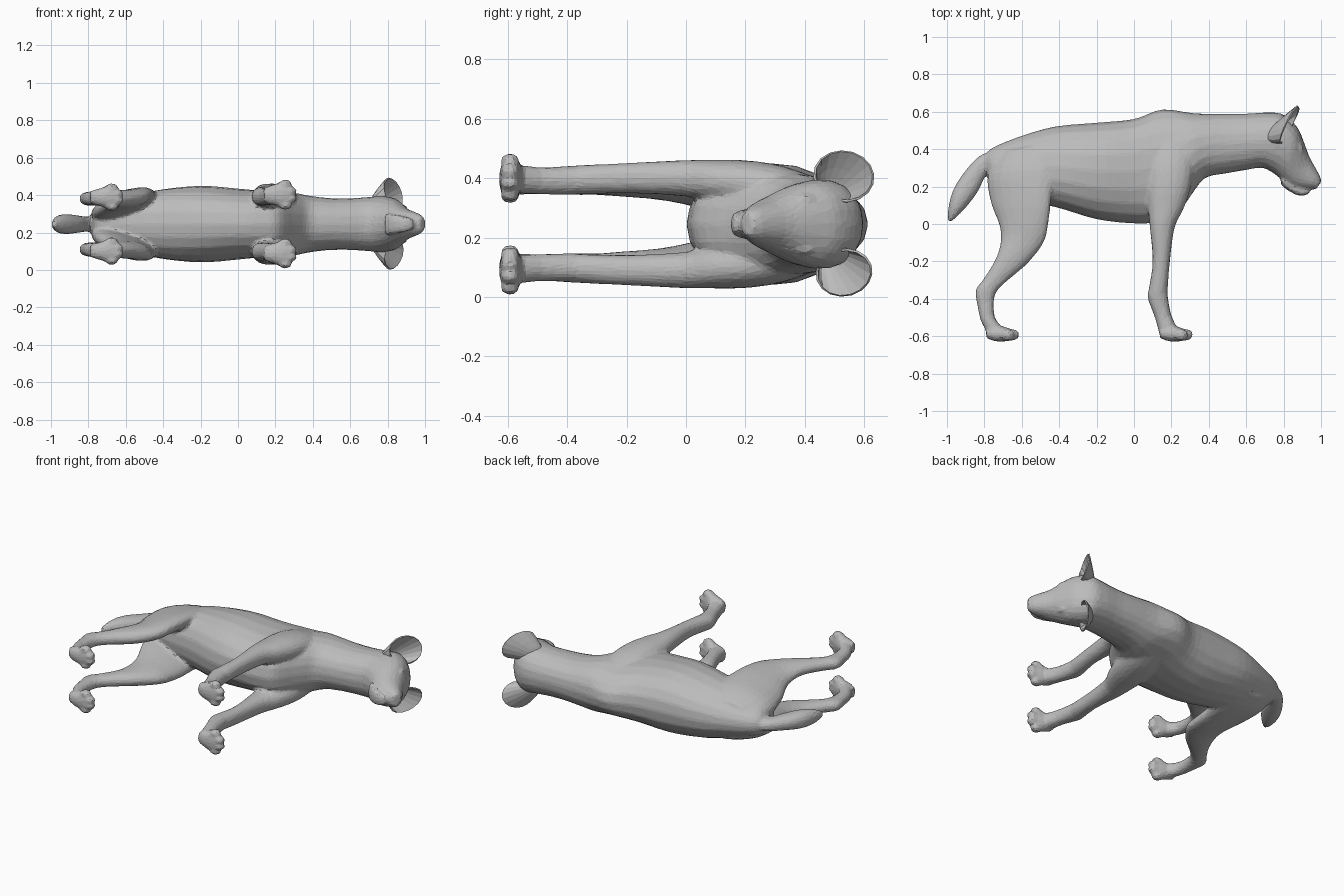
import bpy, bmesh, math
from mathutils import Vector, Matrix

ZC = 0.245          # the animal lies on its side, mirrored about this height
N = 20              # sides per cross-section

fur = bpy.data.materials.new("grey fur")
fur.diffuse_color = (0.5, 0.5, 0.5, 1)


def catmull(a, b, c, d, t):
    return [0.5 * (2*q + (r-p)*t + (2*p-5*q+4*r-s)*t*t + (3*q-p-3*r+s)*t**3)
            for p, q, r, s in zip(a, b, c, d)]


def loft(bm, rows, sign=1, steps=4):
    """rows: edge x,y / opposite edge x,y / half width / sideways offset / skew / pinch of first edge"""
    rows = [tuple(r) + (0,) * (8 - len(r)) for r in rows]
    pad = [rows[0]] + rows + [rows[-1]]
    path = [catmull(*pad[i:i+4], k / steps) for i in range(len(rows) - 1) for k in range(steps)]
    path.append(rows[-1])
    rings = []
    for ax, ay, bx, by, w, off, skew, pinch in path:
        ring = []
        for i in range(N):
            t = 2 * math.pi * i / N
            c, s = math.cos(t), math.sin(t)
            u = math.copysign(abs(c) ** 0.92, c)
            v = math.copysign(abs(s) ** 0.92, s) * (1 - pinch * u)
            ring.append(bm.verts.new(((ax+bx)/2 + u*(ax-bx)/2, (ay+by)/2 + u*(ay-by)/2,
                                      ZC + sign*(off - skew*u) + v*w)))
        rings.append(ring)
    for r, q in zip(rings, rings[1:]):
        for i in range(N):
            bm.faces.new((r[i], r[(i+1) % N], q[(i+1) % N], q[i]))
    bm.faces.new(rings[0])
    bm.faces.new(rings[-1])


def blob(bm, x, y, z, rx, ry, rz):
    m = Matrix.Translation((x, y, z)) @ Matrix.Diagonal((rx, ry, rz, 1))
    bmesh.ops.create_icosphere(bm, subdivisions=2, radius=1, matrix=m)


def paw(bm, x, off, sign, k=1):
    """foot pad with four toes, heel at x, width factor k"""
    loft(bm, [(x, -.56, x, -.61, .038*k, off), (x+.05, -.545, x+.05, -.628, .054*k, off),
              (x+.10, -.55, x+.10, -.628, .07*k, off), (x+.14, -.565, x+.14, -.622, .06*k, off)], sign)
    for dz, dx in ((-.058, .115), (-.02, .143), (.02, .143), (.058, .115)):
        blob(bm, x+dx, -.592, ZC + sign*(off + dz*k), .036, .033, .024)


def make(name, bm):
    bmesh.ops.recalc_face_normals(bm, faces=bm.faces[:])
    me = bpy.data.meshes.new(name)
    bm.to_mesh(me)
    bm.free()
    me.materials.append(fur)
    ob = bpy.data.objects.new(name, me)
    bpy.context.collection.objects.link(ob)
    return ob


bm = bmesh.new()
# trunk, neck and skull
loft(bm, [(-.795, .37, -.775, .22, .05), (-.75, .412, -.745, .17, .09, 0, 0, .1),
          (-.60, .472, -.60, .12, .14, 0, 0, .15), (-.42, .522, -.42, .09, .183, 0, 0, .1),
          (-.20, .542, -.20, .025, .205), (0, .562, 0, .002, .19),
          (.12, .607, .12, .008, .178, 0, 0, .1), (.20, .612, .22, .035, .175, 0, 0, .1),
          (.30, .595, .31, .16, .167), (.38, .59, .38, .245, .152),
          (.48, .59, .48, .268, .14), (.60, .59, .58, .285, .138),
          (.72, .597, .68, .30, .145), (.80, .585, .74, .275, .15, 0, 0, -.1),
          (.872, .52, .79, .235, .135, 0, 0, -.15), (.908, .44, .82, .21, .108, 0, 0, -.1),
          (.938, .36, .85, .195, .085), (.968, .305, .885, .187, .07),
          (.993, .26, .93, .187, .056), (1.004, .228, .972, .185, .037)])
# lower jaw
loft(bm, [(.80, .25, .78, .215, .06), (.85, .21, .825, .178, .052),
          (.90, .19, .885, .15, .042), (.945, .178, .93, .158, .027)])
# tail
loft(bm, [(-.76, .39, -.74, .27, .04), (-.83, .362, -.79, .26, .04), (-.91, .275, -.83, .18, .048),
          (-.968, .18, -.88, .11, .054), (-.992, .09, -.93, .055, .044), (-.998, .018, -.98, .01, .018)])
for s in (1, -1):
    # front legs with shoulder
    loft(bm, [(.10, .48, .30, .48, .03, .11), (.075, .33, .32, .33, .075, .12),
              (.07, .20, .305, .20, .078, .137), (.075, .08, .265, .08, .068, .148),
              (.085, -.02, .217, -.02, .06, .155), (.10, -.20, .192, -.20, .051, .155),
              (.08, -.34, .182, -.33, .05, .15), (.073, -.395, .18, -.38, .049, .147),
              (.108, -.49, .197, -.48, .046, .146), (.128, -.56, .222, -.54, .047, .15),
              (.142, -.61, .225, -.60, .047, .152)], s)
    paw(bm, .138, .157, s)
    # hind legs with thigh
    loft(bm, [(-.70, .39, -.50, .42, .05, .07, .02), (-.782, .27, -.43, .30, .072, .09, .04),
              (-.767, .12, -.443, .13, .064, .115, .045), (-.722, 0, -.458, 0, .056, .13, .03),
              (-.712, -.08, -.483, -.10, .05, .134, .015), (-.737, -.18, -.568, -.21, .045, .136),
              (-.802, -.29, -.673, -.30, .038, .136), (-.848, -.355, -.733, -.36, .038, .136),
              (-.838, -.43, -.75, -.42, .036, .136), (-.822, -.51, -.743, -.50, .038, .138),
              (-.792, -.57, -.71, -.55, .042, .14), (-.775, -.61, -.70, -.605, .044, .142)], s)
    paw(bm, -.79, .144, s, .88)
    # brow over the eye
    blob(bm, .882, .40, ZC + s*.085, .025, .035, .018)

# fuse the parts into one skin, then reduce to flat triangles
body = make("animal_body", bm)
rm = body.modifiers.new("fuse", 'REMESH')
rm.mode = 'VOXEL'
rm.voxel_size = 0.01
sm = body.modifiers.new("soften", 'SMOOTH')
sm.factor = 0.5
sm.iterations = 7
dc = body.modifiers.new("reduce", 'DECIMATE')
dc.ratio = 0.1

# cupped ears, open towards the face
for s, name in ((1, "upper_ear"), (-1, "lower_ear")):
    bm = bmesh.new()
    base, rim = Vector((.71, .475, .095)), Vector((.832, .532, .163))
    tall, wide = Vector((.044, .095, .005)), Vector((-.022, -.012, .081))
    rings = []
    for t in (.02, .12, .3, .55, .8, 1):
        c, r = base.lerp(rim, t), t ** .6
        ring = []
        for i in range(16):
            a = 2 * math.pi * i / 16
            p = c + (tall * math.cos(a) + wide * math.sin(a)) * r
            ring.append(bm.verts.new((p.x, p.y, ZC + s * p.z)))
        rings.append(ring)
    for r, q in zip(rings, rings[1:]):
        for i in range(16):
            bm.faces.new((r[i], r[(i+1) % 16], q[(i+1) % 16], q[i]))
    bm.faces.new(rings[0])
    ear = make(name, bm)
    so = ear.modifiers.new("thickness", 'SOLIDIFY')
    so.thickness = 0.008
